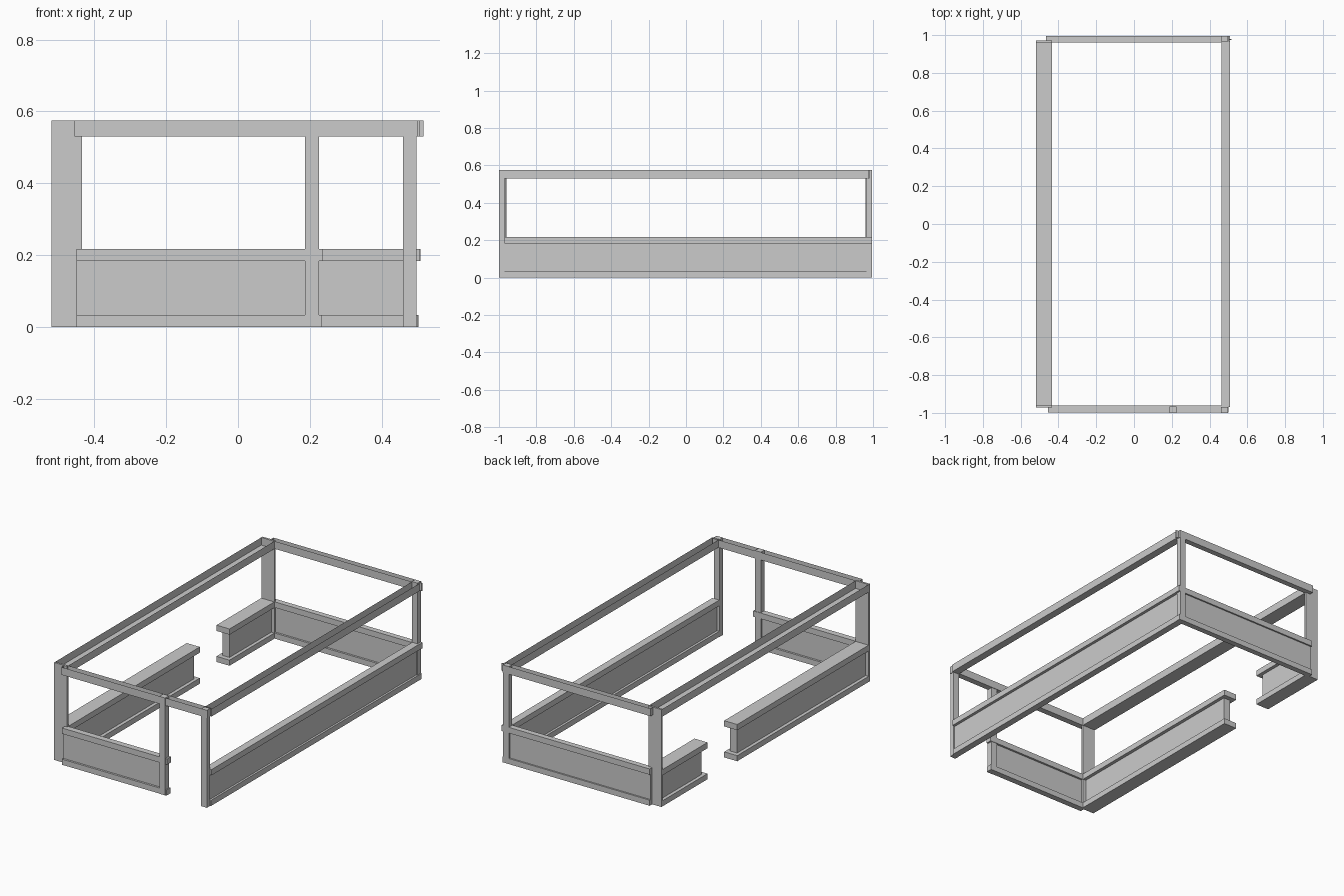
import bpy, bmesh
from mathutils import Vector

if "Cube" in bpy.data.objects:
    bpy.data.objects.remove(bpy.data.objects["Cube"])


def box(name, x, y, z, open_top=False):
    """Box from (min, max) ranges; open_top leaves an upward channel."""
    bm = bmesh.new()
    bmesh.ops.create_cube(bm, size=1)
    for v in bm.verts:
        v.co = Vector([(r[0] + r[1]) / 2 + c * (r[1] - r[0])
                       for c, r in zip(v.co, (x, y, z))])
    bm.normal_update()
    if open_top:
        bmesh.ops.delete(bm, geom=[f for f in bm.faces if f.normal.z > 0.9],
                         context='FACES_ONLY')
    me = bpy.data.meshes.new(name)
    bm.to_mesh(me)
    bm.free()
    ob = bpy.data.objects.new(name, me)
    bpy.context.collection.objects.link(ob)
    return ob


BOTTOM, PANEL, MID, TOP = (0, .033), (.033, .183), (.183, .217), (.53, .575)
FULL = (0, .575)

# Left wall: wide sills on a central panel, split by a doorway
LX, LPX = (-.52, -.435), (-.5, -.455)
for tag, y0, y1, p0, p1 in (("front", -.97, .265, -.97, .238),
                            ("back", .542, .97, .57, .97)):
    box(f"left_{tag}_sill", LX, (y0, y1), MID)
    box(f"left_{tag}_base", LX, (y0, y1), BOTTOM)
    box(f"left_{tag}_panel", LPX, (p0, p1), PANEL)
box("left_top_rail", LX, (-.97, .97), TOP, True)
for tag, y in (("front", (-.972, -.96)), ("back", (.96, .972))):
    box(f"left_{tag}_post", LX, y, FULL)

# Right wall: unbroken sill, panel and rails
RX = (.462, .507)
box("right_sill", RX, (-.97, .97), MID)
box("right_base", (.462, .502), (-.97, .97), BOTTOM)
box("right_panel", (.476, .49), (-.97, .97), PANEL)
box("right_top_rail", RX, (-.97, .97), TOP, True)

# Front wall: panel left of the door, open door bay on the right
FY = (-.998, -.962)
box("front_sill", (-.45, .235), FY, MID)
box("front_base", (-.45, .232), FY, BOTTOM)
box("front_panel", (-.45, .2), (-.986, -.974), PANEL)
box("front_top_rail", (-.455, .5), FY, TOP, True)
box("front_door_post", (.187, .225), (-1, -.965), FULL)
box("front_right_post", (.46, .497), (-1, -.97), FULL)

# Back wall: full width panel and rails, running past the corner post
BY = (.962, .995)
box("back_sill", (-.46, .508), BY, MID)
box("back_base", (-.46, .503), BY, BOTTOM)
box("back_panel", (-.46, .48), (.974, .986), PANEL)
box("back_top_rail", (-.465, .5), BY, TOP, True)
box("back_rail_end_plate", (.5, .517), (.974, .98), TOP)
box("back_right_post", (.46, .497), (.965, .995), FULL)
